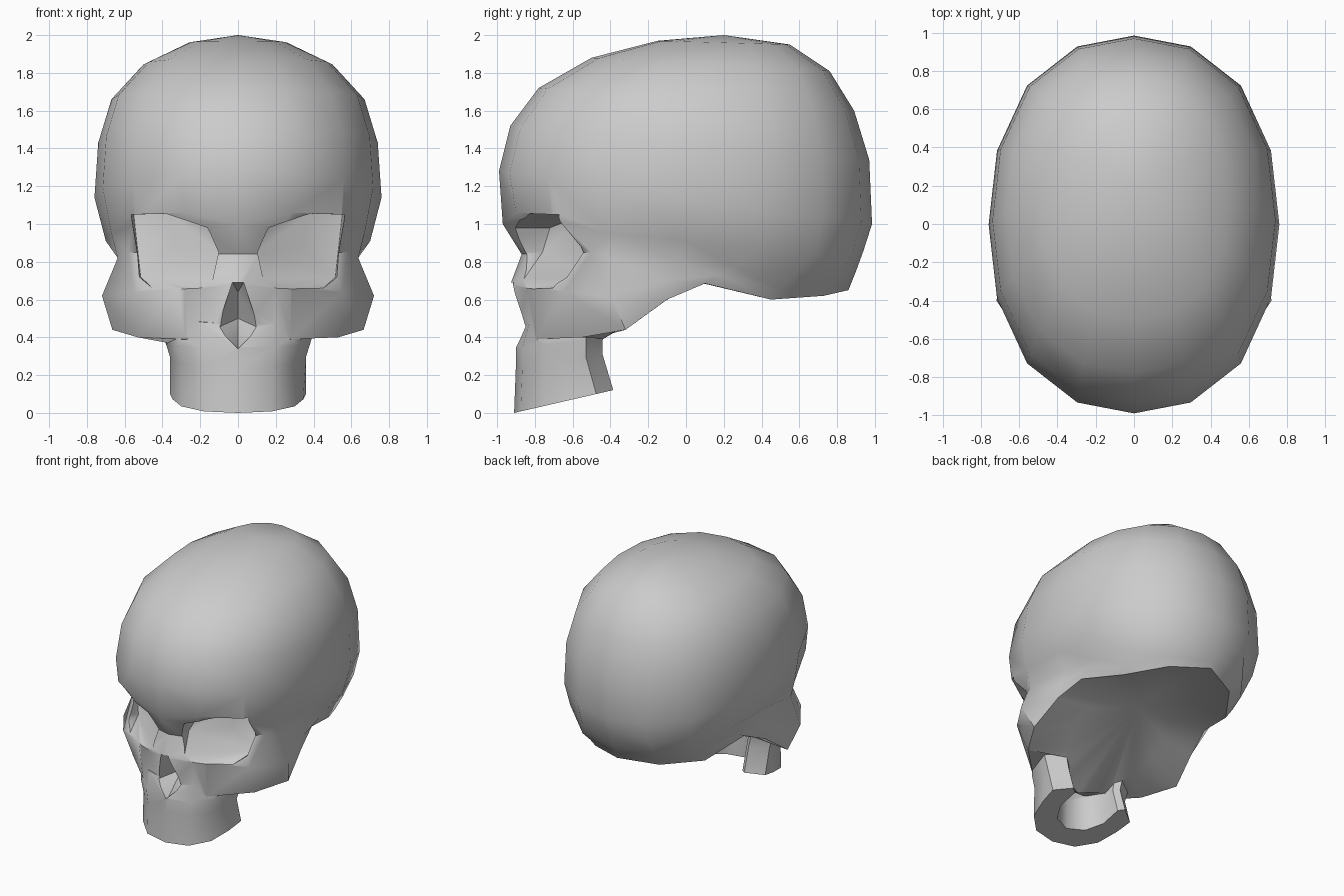
import bpy, bmesh, math

cube = bpy.data.objects.get("Cube")
if cube:
    bpy.data.objects.remove(cube, do_unlink=True)

bone = bpy.data.materials.new("bone_grey")
bone.use_nodes = True
GREY = (0.6, 0.6, 0.6, 1)
bone.diffuse_color = GREY
bone.node_tree.nodes["Principled BSDF"].inputs["Base Color"].default_value = GREY


def make_object(name, bm):
    bmesh.ops.recalc_face_normals(bm, faces=bm.faces)
    mesh = bpy.data.meshes.new(name)
    bm.to_mesh(mesh)
    bm.free()
    mesh.materials.append(bone)
    ob = bpy.data.objects.new(name, mesh)
    bpy.context.collection.objects.link(ob)
    return ob


def mirror_ring(half):
    """Close a half outline (centre to centre) with its mirror image."""
    return half + [(-x, y, z) for x, y, z in half[-2:0:-1]]


def loft(name, rings, caps=(None, None)):
    """Skin a stack of rings; each end closes to a tip point or a flat face."""
    bm = bmesh.new()
    rows = [[bm.verts.new(p) for p in r] for r in rings]
    n = len(rows[0])
    for a, b in zip(rows, rows[1:]):
        for i in range(n):
            j = (i + 1) % n
            bm.faces.new((a[i], a[j], b[j], b[i]))
    for row, tip in zip((rows[0], rows[-1]), caps):
        if tip:
            v = bm.verts.new(tip)
            for i in range(n):
                bm.faces.new((row[i], row[(i + 1) % n], v))
        else:
            bm.faces.new(row)
    return make_object(name, bm)


def hull(name, points):
    bm = bmesh.new()
    for p in points:
        bm.verts.new(p)
    bmesh.ops.convex_hull(bm, input=bm.verts[:])
    ob = make_object(name, bm)
    ob.hide_render = True
    return ob


def combine(target, tool, operation):
    mod = target.modifiers.new(tool.name, "BOOLEAN")
    mod.operation, mod.solver, mod.object = operation, "EXACT", tool
    bpy.context.view_layer.objects.active = target
    bpy.ops.object.modifier_apply(modifier=mod.name)
    bpy.data.objects.remove(tool, do_unlink=True)


# Braincase: tilted, slightly squared ellipses
# (front y, front z, half width, back y, back z)
rings = []
for yf, zf, w, yb, zb in [(-.15, 1.97, .26, .55, 1.95), (-.5, 1.88, .5, .76, 1.81),
                          (-.78, 1.72, .67, .89, 1.6), (-.93, 1.52, .74, .97, 1.34),
                          (-.99, 1.28, .76, .985, 1.0)]:
    half = []
    for k in range(9):
        a = k * math.pi / 8
        c = math.cos(a)
        full = 1 + .04 * math.sin(2 * a) ** 2
        half.append((w * math.sin(a) * full if k < 8 else 0,
                     (yf + yb) / 2 + (yf - yb) / 2 * c * full,
                     (zf + zb) / 2 + (zf - zb) / 2 * c))
    rings.append(mirror_ring(half))

# Brow, eye line, cheek line and lower rim, each from front to back
brow = [(0, -.97, 1.0), (.28, -.9, 1.06), (.55, -.71, 1.05), (.67, -.4, .95), (.7, 0, .91),
        (.65, .38, .87), (.53, .69, .86), (.29, .88, .85), (0, .94, .86)]
eye_line = [(0, -.87, .84), (.26, -.8, .84), (.58, -.5, .85), (.637, -.4, .82), (.61, -.04, .8),
            (.6, .26, .77), (.52, .57, .73), (.33, .82, .74), (0, .9, .75)]
cheek = [(0, -.93, .68), (.28, -.81, .66), (.55, -.65, .64), (.72, -.4, .62), (.63, -.08, .7),
         (.59, .18, .73), (.5, .5, .65), (.3, .77, .68), (0, .88, .7)]
rim = [(0, -.87, .45), (.28, -.79, .39), (.53, -.55, .4), (.665, -.32, .44), (.625, -.1, .6),
       (.575, .1, .685), (.48, .45, .6), (.28, .73, .62), (0, .86, .65)]
# Underside: the palate rises gently from the mouth to the middle of the base
underside = [(x * .55, y * .72, min(.69, .28 + (y * .72 + .62) * .62)) for x, y, z in rim]
rings += [mirror_ring(r) for r in (brow, eye_line, cheek, rim, underside)]
skull = loft("skull", rings, ((0, .2, 2), (0, .05, .69)))

# Upper jaw: horseshoe outline lofted from its slanted foot up into the face
outline = [(0, -.91), (.18, -.875), (.3, -.76), (.345, -.6), (.36, -.475), (.24, -.385),
           (.2, -.42), (.2, -.58), (.13, -.7), (0, -.75)]
levels = []
for wide, pull, low, slope in [(1, 0, 0, .23), (1, .01, .24, .13), (1.08, .01, .345, .1),
                               (1.1, .055, .47, .3)]:
    levels.append(mirror_ring(
        [(x * wide, y - pull * y - (.06 if low > .2 and y > -.5 else 0),
          low + slope * (y + .91)) for x, y in outline]))
combine(skull, loft("jaw", levels), "UNION")

# Eye sockets: outline (x, z) with the depth of the back wall, sloping out to the cheek
socket = [(.11, .85, -.76), (.17, .98, -.72), (.4, 1.055, -.53), (.6, 1.05, -.47),
          (.56, .72, -.51), (.48, .65, -.74), (.16, .65, -.9)]
for side in (1, -1):
    points = [(side * x * shrink, y, z) for x, z, back in socket
              for y, shrink in ((-1.2, 1), (back, .92))]
    points.append((side * .34, -.56, .87))
    combine(skull, hull("socket_cutter", points), "DIFFERENCE")

# Nose opening: a kite tapering to a point inside
kite = [(-.03, .69), (.03, .69), (.11, .45), (0, .34), (-.11, .45)]
nose = hull("nose_cutter", [(x, y, z) for x, z in kite for y in (-1.2, -.87)]
            + [(0, -.7, .5), (0, -.78, .64)])
combine(skull, nose, "DIFFERENCE")

bpy.ops.object.select_all(action="DESELECT")
skull.select_set(True)
bpy.context.view_layer.objects.active = skull
bpy.ops.object.shade_smooth_by_angle(angle=math.radians(44))
